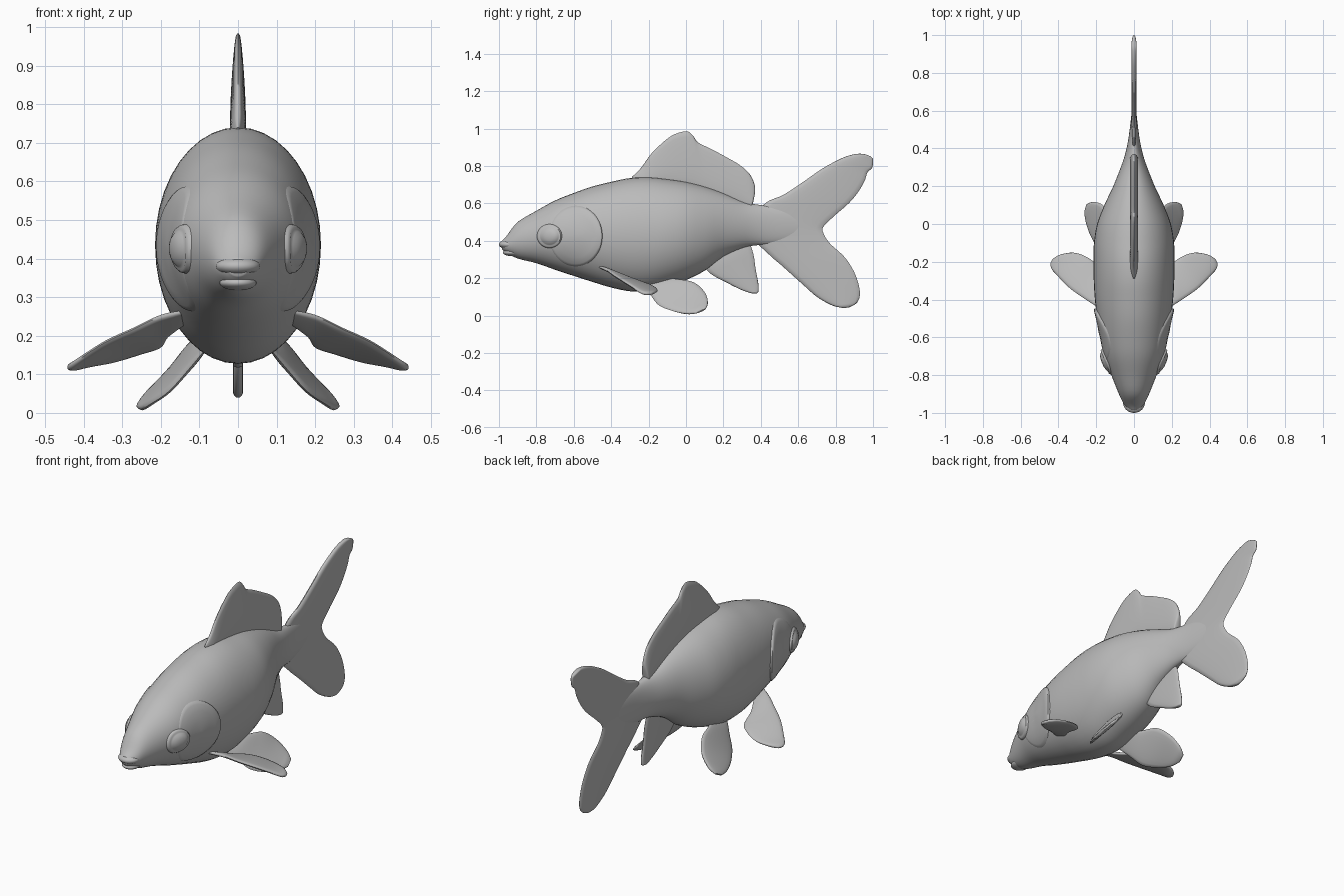
import bpy
import bmesh
from math import cos, sin, pi, sqrt, copysign
from mathutils import Vector

cube = bpy.data.objects.get("Cube")
if cube:
    bpy.data.objects.remove(cube, do_unlink=True)

grey = bpy.data.materials.new("plain_grey")
grey.use_nodes = True
colour = (0.5, 0.5, 0.5, 1)
grey.diffuse_color = colour
grey.node_tree.nodes["Principled BSDF"].inputs["Base Color"].default_value = colour


def spline(rows, steps):
    """Smooth curve through rows of numbers of any length."""
    rows = [Vector(r) for r in rows]
    result = []
    for i in range(len(rows) - 1):
        b, c = rows[i], rows[i + 1]
        a = rows[i - 1] if i else b
        d = rows[i + 2] if i + 2 < len(rows) else c
        for s in range(steps):
            t = s / steps
            result.append(b + (c - a) * (t / 2) + (a * 2 - b * 5 + c * 4 - d) * (t * t / 2)
                          + (b * 3 - a - c * 3 + d) * (t ** 3 / 2))
    return result + [rows[-1]]


def finish(name, bm, mirrored=False):
    """Turn a bmesh into a smooth object, optionally mirrored across x."""
    bmesh.ops.recalc_face_normals(bm, faces=bm.faces)
    mesh = bpy.data.meshes.new(name)
    bm.to_mesh(mesh)
    bm.free()
    mesh.materials.append(grey)
    obj = bpy.data.objects.new(name, mesh)
    bpy.context.collection.objects.link(obj)
    if mirrored:
        obj.modifiers.new("mirror", 'MIRROR').use_mirror_merge = False
    bpy.ops.object.select_all(action='DESELECT')
    obj.select_set(True)
    bpy.context.view_layer.objects.active = obj
    bpy.ops.object.shade_smooth_by_angle(angle=pi / 3)
    return obj


def skin(bm, rings):
    for low, high in zip(rings, rings[1:]):
        for i in range(len(low)):
            j = (i + 1) % len(low)
            bm.faces.new((low[i], low[j], high[j], high[i]))


def loft(name, sections, sides, power=1.0, mirrored=False):
    """Skin rings given as (edge point, opposite edge point, two half thicknesses)."""
    bm = bmesh.new()
    mids = [(a + b) / 2 for a, b, _, _ in sections]
    rings = []
    for k, (a, b, ta, tb) in enumerate(sections):
        along = mids[min(k + 1, len(mids) - 1)] - mids[max(k - 1, 0)]
        normal = (a - b).cross(along).normalized()
        ring = []
        for i in range(sides):
            c, s = cos(2 * pi * i / sides), sin(2 * pi * i / sides)
            thick = (ta * (1 + c) + tb * (1 - c)) / 2
            bulge = copysign(abs(s) ** power, s) * thick
            ring.append(bm.verts.new(mids[k] + (a - b) * (c / 2) + normal * bulge))
        rings.append(ring)
    skin(bm, rings)
    bm.faces.new(rings[0])
    bm.faces.new(rings[-1])
    return finish(name, bm, mirrored)


def fin(name, rows, thick_a, thick_b, mirrored=False):
    """Thin fin; rows hold both edge points, in the middle plane unless given in 3D."""
    if len(rows[0]) == 4:
        rows = [(0, r[0], r[1], 0, r[2], r[3]) for r in rows]
    dense = spline(rows, 5)
    sections = []
    for k, r in enumerate(dense):
        end = min(1, 0.4 + min(k, len(dense) - 1 - k) / 6)
        sections.append((Vector(r[:3]), Vector(r[3:]), thick_a * end, thick_b * end))
    return loft(name, sections, 20, 0.6, mirrored)


# Body: position along y, bottom, top, half width
body = spline([
    (-.985, .355, .40, .025), (-.96, .335, .425, .05), (-.9, .305, .50, .08),
    (-.8, .28, .56, .12), (-.7, .245, .615, .158), (-.6, .212, .655, .18),
    (-.5, .18, .69, .195), (-.4, .15, .715, .207), (-.3, .13, .735, .213),
    (-.2, .13, .74, .215), (-.1, .155, .73, .212), (0, .19, .715, .195),
    (.1, .24, .69, .157), (.2, .315, .655, .11), (.3, .36, .612, .07),
    (.37, .375, .595, .047), (.45, .38, .585, .03), (.55, .4, .57, .017),
    (.65, .44, .53, .006)], 4)
loft("body", [(Vector((0, y, top)), Vector((0, y, low)), w, w)
              for y, low, top, w in body], 40)


def body_side(y, z):
    """Half width of the body at a given side position."""
    for p, q in zip(body, body[1:]):
        if p[0] <= y <= q[0]:
            _, low, top, w = p.lerp(q, (y - p[0]) / (q[0] - p[0]))
            u = (2 * z - low - top) / (top - low)
            return w * sqrt(max(0, 1 - u * u))
    return 0


def patch(name, cy, cz, ry, rz, heights, front):
    """Raised oval on both flanks; front scales the relief on its front half."""
    bm = bmesh.new()
    rings = []
    for r, h in heights:
        ring = []
        for i in range(40):
            c, s = cos(2 * pi * i / 40), sin(2 * pi * i / 40)
            y, z = cy + ry * r * c, cz + rz * r * s
            relief = h * (front + (1 - front) * (1 + c) / 2) if h > 0 else h
            ring.append(bm.verts.new((body_side(y, z) + relief, y, z)))
        rings.append(ring)
    skin(bm, rings)
    bm.faces.new(rings[0])
    finish(name, bm, True)


# Gill covers and eyes
patch("gill_covers", -.59, .425, .145, .165,
      [(.1, .003), (.4, .004), (.7, .008), (.9, .012), (.97, .009), (1, -.006)], 0)
patch("eyes", -.73, .425, .068, .065,
      [(.1, .024), (.35, .023), (.55, .019), (.7, .013), (.78, .009),
       (.88, .011), (.96, .006), (1, -.006)], 1)


# Lips
def lip(name, y, z, size):
    bm = bmesh.new()
    bmesh.ops.create_uvsphere(bm, u_segments=32, v_segments=16, radius=1)
    bmesh.ops.scale(bm, vec=size, verts=bm.verts)
    bmesh.ops.translate(bm, vec=(0, y, z), verts=bm.verts)
    finish(name, bm)


lip("upper_lip", -.945, .38, (.058, .055, .026))
lip("lower_lip", -.925, .337, (.048, .055, .02))

# Tail fin: front edge, rear edge, from lower tip to upper tip
fin("tail_fin", [
    (.84, .04, .87, .043), (.78, .055, .915, .07), (.70, .10, .93, .125),
    (.62, .17, .905, .22), (.52, .26, .85, .31), (.44, .33, .77, .385),
    (.37, .41, .735, .44), (.37, .53, .735, .475), (.43, .605, .79, .53),
    (.52, .645, .87, .60), (.62, .71, .92, .66), (.72, .78, .955, .72),
    (.80, .825, .97, .765), (.86, .852, .995, .79), (.92, .865, 1, .835),
    (.96, .862, .985, .852)], .016, .009)

# Dorsal fin: upper edge, root
fin("dorsal_fin", [
    (-.29, .74, -.27, .71), (-.24, .79, -.2, .70), (-.19, .86, -.13, .70),
    (-.13, .92, -.07, .69), (-.07, .965, -.02, .68), (0, .985, .04, .67),
    (.035, .965, .09, .65), (.065, .925, .13, .64), (.13, .893, .18, .62),
    (.21, .85, .24, .60), (.29, .803, .29, .58), (.345, .75, .32, .57),
    (.37, .68, .34, .57), (.36, .61, .35, .57)], .011, .026)

# Anal fin: front edge, rear edge
fin("anal_fin", [
    (.07, .29, .33, .42), (.13, .225, .36, .33), (.21, .18, .372, .25),
    (.29, .14, .387, .17), (.34, .122, .387, .13), (.36, .118, .38, .119)], .013, .01)

# Paired fins: front edge, rear edge
fin("pectoral_fins", [
    (.13, -.475, .265, .13, -.41, .235), (.2, -.435, .25, .18, -.31, .2),
    (.27, -.39, .217, .2, -.22, .172), (.34, -.34, .185, .25, -.175, .155),
    (.4, -.28, .147, .32, -.152, .135), (.435, -.24, .122, .39, -.162, .125),
    (.442, -.21, .115, .43, -.185, .115)], .012, .01, True)
fin("pelvic_fins", [
    (.08, -.24, .17, .07, -.12, .2), (.13, -.19, .11, .1, -.05, .195),
    (.18, -.145, .055, .125, .04, .178), (.225, -.07, .024, .165, .1, .125),
    (.25, 0, .01, .215, .117, .07), (.262, .06, .014, .25, .105, .035)], .012, .011, True)
